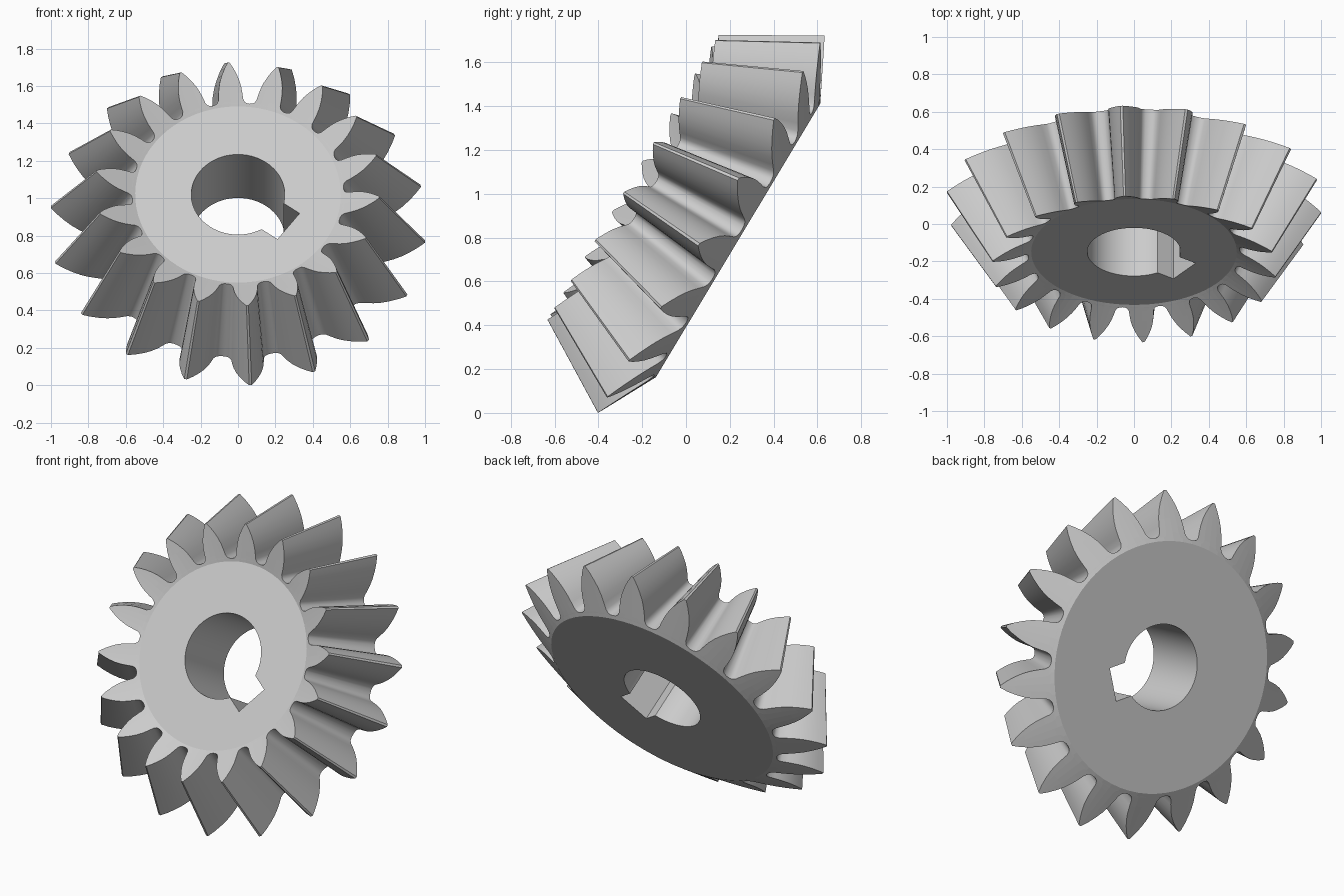
import bpy, bmesh, math
from mathutils import Matrix, Vector

cube = bpy.data.objects.get("Cube")
if cube:
    bpy.data.objects.remove(cube)

TEETH = 18
STEPS = 4                 # divisions across each tooth
APEX = 1.843              # cone apex height above the back face
SHRINK = 0.755            # small end relative to the large end
DISC = 0.728              # radius of the flat end face
CONE = 0.515              # rise of the end cone per unit radius
KEY_ANGLE = math.radians(-36.2)
BORE, KEY_HALF, KEY_DEPTH = 0.25, 0.10, 0.335

# Tooth outline: radius, half angle in degrees
ROWS = [(DISC, 10), (0.748, 10), (0.75, 8.6), (0.757, 7.4), (0.775, 6.5),
        (0.81, 6.0), (0.85, 5.35), (0.89, 4.45), (0.93, 3.25),
        (0.97, 1.85), (1.006, 0.4)]

bm = bmesh.new()


def end_point(radius, angle, scale):
    """Point on the end cone, shrunk toward the apex."""
    z = (radius - DISC) * CONE
    return Vector((radius * math.cos(angle) * scale,
                   radius * math.sin(angle) * scale,
                   APEX - (APEX - z) * scale))


def bore_point(k):
    """Bore outline with a keyway centred on k = 0."""
    a = math.tau * k / (TEETH * STEPS)
    side = math.copysign(1, k)
    if abs(k) <= 3:
        p = (KEY_DEPTH, KEY_HALF * k / 3)
    elif abs(k) == 4:
        p = (math.sqrt(BORE ** 2 - KEY_HALF ** 2), side * KEY_HALF)
    else:
        p = (BORE * math.cos(a), BORE * math.sin(a))
    return Matrix.Rotation(KEY_ANGLE, 2) @ Vector(p)


def quad(a, b, c, d, material_smooth):
    face = bm.faces.new([bm.verts.new(p) for p in (a, b, c, d)])
    face.smooth = material_smooth


def tooth(centre):
    grids = []
    for scale in (1, SHRINK):
        grids.append([[end_point(r, centre + math.radians(h) * (2 * i / STEPS - 1), scale)
                       for i in range(STEPS + 1)] for r, h in ROWS])
    back, front = grids
    for j in range(len(ROWS) - 1):
        # End faces
        for g in grids:
            for i in range(STEPS):
                quad(g[j][i], g[j][i + 1], g[j + 1][i + 1], g[j + 1][i], False)
        # Flanks
        if j > 0:
            for i in (0, STEPS):
                quad(back[j][i], back[j + 1][i], front[j + 1][i], front[j][i], True)
    # Tip land
    for i in range(STEPS):
        quad(back[-1][i], back[-1][i + 1], front[-1][i + 1], front[-1][i], True)


for n in range(TEETH):
    tooth(KEY_ANGLE + math.tau * (n + 0.5) / TEETH)

# Flat end faces and keyed bore
half = TEETH * STEPS // 2
thickness = APEX * (1 - SHRINK)
for k in range(-half, half):
    inner = [bore_point(k), bore_point(k + 1)]
    low = [p.to_3d() for p in inner]
    high = [p.to_3d() + Vector((0, 0, thickness)) for p in inner]
    angles = [KEY_ANGLE + math.tau * m / (2 * half) for m in (k, k + 1)]
    for ring, scale in ((low, 1), (high, SHRINK)):
        rim = [end_point(DISC, a, scale) for a in angles]
        quad(ring[0], ring[1], rim[1], rim[0], False)
    quad(low[0], low[1], high[1], high[0], True)

bmesh.ops.remove_doubles(bm, verts=bm.verts, dist=0.0002)
bmesh.ops.recalc_face_normals(bm, faces=bm.faces)

# Keep creases sharp
for e in bm.edges:
    e.smooth = e.calc_face_angle(0) < math.radians(40)

# Tilt the gear, then stand it on the ground and centre it
bmesh.ops.rotate(bm, verts=bm.verts, matrix=Matrix.Rotation(math.radians(59), 3, 'X'))
lo = [min(v.co[i] for v in bm.verts) for i in range(3)]
hi = [max(v.co[i] for v in bm.verts) for i in range(3)]
shift = Vector((-(lo[0] + hi[0]) / 2, -(lo[1] + hi[1]) / 2, -lo[2]))
bmesh.ops.translate(bm, verts=bm.verts, vec=shift)

mesh = bpy.data.meshes.new("bevel_gear")
bm.to_mesh(mesh)
bm.free()
gear = bpy.data.objects.new("bevel_gear", mesh)
bpy.context.collection.objects.link(gear)

# Plain grey metal
grey = bpy.data.materials.new("light_grey")
grey.use_nodes = True
color = (0.6, 0.6, 0.6, 1)
grey.diffuse_color = color
grey.node_tree.nodes["Principled BSDF"].inputs["Base Color"].default_value = color
mesh.materials.append(grey)
